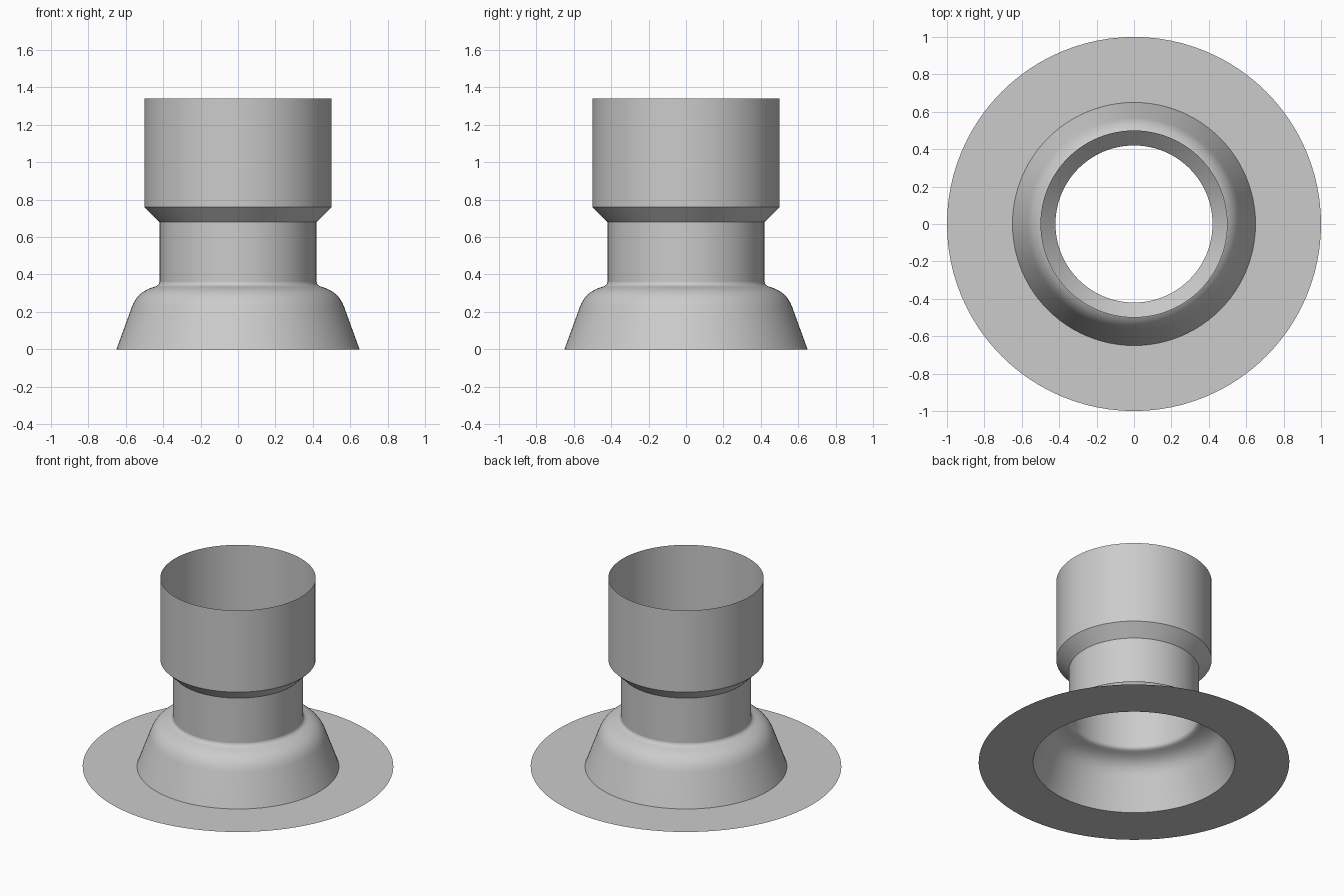
import bpy, bmesh, math
from mathutils import Vector, geometry

cube = bpy.data.objects.get("Cube")
if cube:
    bpy.data.objects.remove(cube, do_unlink=True)

SEGMENTS = 96

grey = bpy.data.materials.new("plain grey")
grey.use_nodes = True
colour = (0.6, 0.6, 0.6, 1)
grey.diffuse_color = colour
grey.node_tree.nodes["Principled BSDF"].inputs["Base Color"].default_value = colour


def curve(start, control_a, control_b, end, count):
    """Bezier points in the radius-height plane."""
    pts = [Vector((r, 0, z)) for r, z in (start, control_a, control_b, end)]
    return [(p.x, p.z) for p in geometry.interpolate_bezier(*pts, count)]


def revolve(name, profile):
    """Spin an open (radius, height) profile about z into a thin sheet."""
    bm = bmesh.new()
    rings = []
    for r, z in profile:
        angles = [math.tau * i / SEGMENTS for i in range(SEGMENTS)]
        rings.append([bm.verts.new((r * math.cos(a), r * math.sin(a), z)) for a in angles])
    for low, high in zip(rings, rings[1:]):
        for i in range(SEGMENTS):
            j = (i + 1) % SEGMENTS
            bm.faces.new((low[i], low[j], high[j], high[i]))
    mesh = bpy.data.meshes.new(name)
    bm.to_mesh(mesh)
    bm.free()
    mesh.materials.append(grey)
    obj = bpy.data.objects.new(name, mesh)
    bpy.context.collection.objects.link(obj)
    bpy.ops.object.select_all(action="DESELECT")
    obj.select_set(True)
    bpy.context.view_layer.objects.active = obj
    bpy.ops.object.shade_smooth_by_angle(angle=math.radians(30))
    return obj


# Flat ring lying on the ground
revolve("base_flange", [(1.0, 0), (0.65, 0)])

# Sloped skirt with a rounded shoulder and a small fillet up to the neck
shoulder = curve((0.57, 0.22), (0.545, 0.29), (0.505, 0.317), (0.445, 0.335), 14)
fillet = curve((0.445, 0.335), (0.43, 0.34), (0.422, 0.347), (0.42, 0.36), 6)
revolve("bell_skirt", [(0.65, 0)] + shoulder + fillet[1:])

# Straight pipe, widening cone and open socket
revolve("pipe_and_socket", [(0.42, 0.36), (0.42, 0.68), (0.5, 0.76), (0.5, 1.34)])
